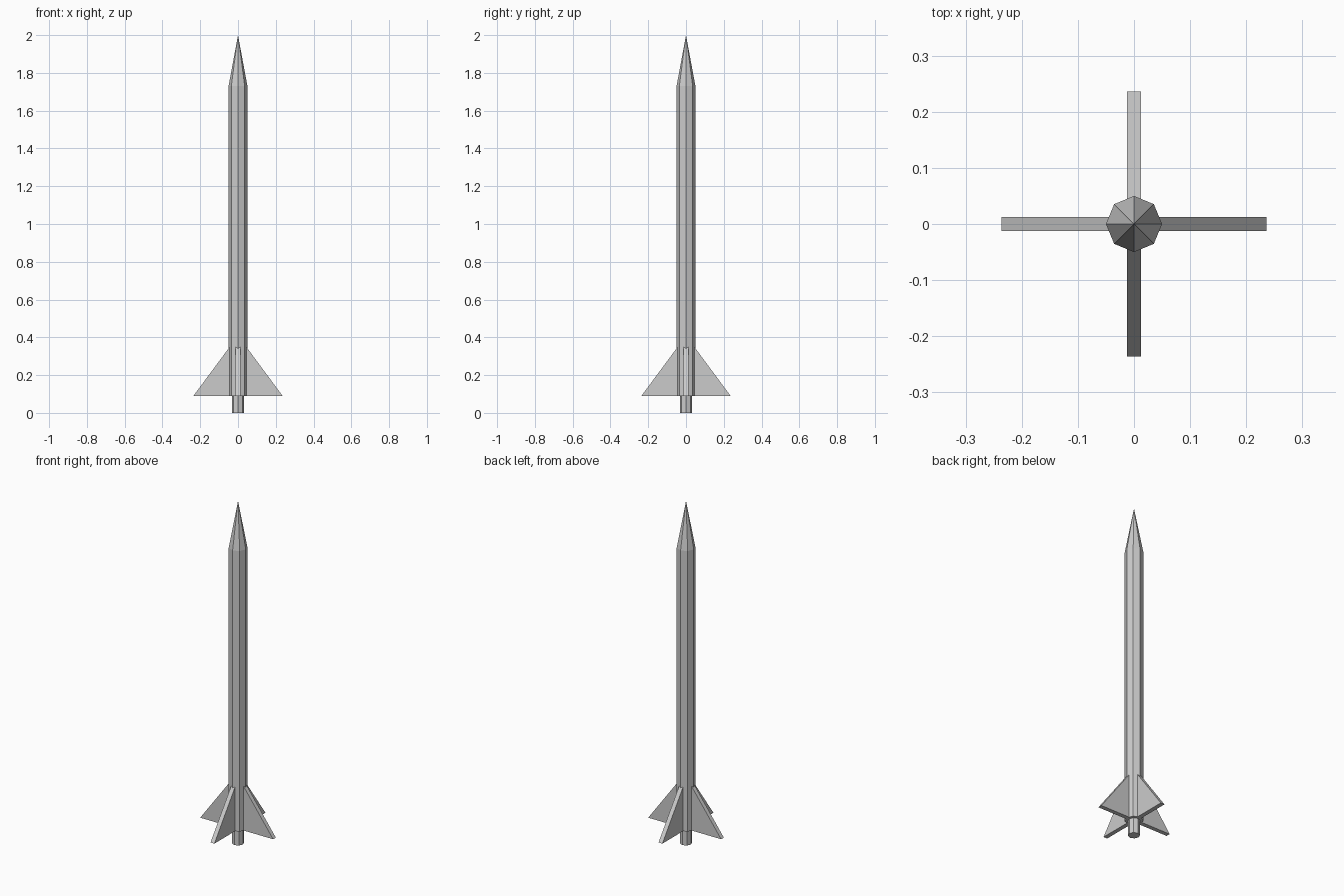
import bpy, bmesh, math
from mathutils import Matrix

if "Cube" in bpy.data.objects:
    bpy.data.objects.remove(bpy.data.objects["Cube"])

SIDES = 8


def make_object(name, bm):
    bmesh.ops.recalc_face_normals(bm, faces=bm.faces)
    mesh = bpy.data.meshes.new(name)
    bm.to_mesh(mesh)
    bm.free()
    obj = bpy.data.objects.new(name, mesh)
    bpy.context.collection.objects.link(obj)
    return obj


def lathe(name, profile):
    """Closed low-poly solid from (radius, z) rings; radius 0 makes a tip."""
    bm = bmesh.new()
    rings = []
    for r, z in profile:
        count = SIDES if r else 1
        rings.append([bm.verts.new((r * math.cos(math.tau * i / SIDES),
                                    r * math.sin(math.tau * i / SIDES), z))
                      for i in range(count)])
    for low, high in zip(rings, rings[1:]):
        for i in range(SIDES):
            j = (i + 1) % SIDES
            if len(high) == 1:
                bm.faces.new((low[i], low[j], high[0]))
            else:
                bm.faces.new((low[i], low[j], high[j], high[i]))
    bm.faces.new(rings[0][::-1])
    if len(rings[-1]) > 1:
        bm.faces.new(rings[-1])
    return make_object(name, bm)


def fin(name, angle, thickness=0.025):
    """Triangular plate standing out from the body."""
    bm = bmesh.new()
    outline = [(0.045, 0.09), (0.236, 0.09), (0.045, 0.348)]
    face = bm.faces.new([bm.verts.new((x, -thickness / 2, z)) for x, z in outline])
    extruded = bmesh.ops.extrude_face_region(bm, geom=[face])
    verts = [v for v in extruded["geom"] if isinstance(v, bmesh.types.BMVert)]
    bmesh.ops.translate(bm, verts=verts, vec=(0, thickness, 0))
    bmesh.ops.transform(bm, matrix=Matrix.Rotation(angle, 4, 'Z'), verts=bm.verts)
    return make_object(name, bm)


# Octagonal tube with pointed nose
lathe("body", [(0.05, 0.09), (0.05, 1.73), (0.0, 2.0)])

# Exhaust stub
lathe("nozzle", [(0.032, 0.0), (0.032, 0.09)])

# Four tail fins
for k, side in enumerate(("right", "back", "left", "front")):
    fin(f"{side}_fin", k * math.pi / 2)
